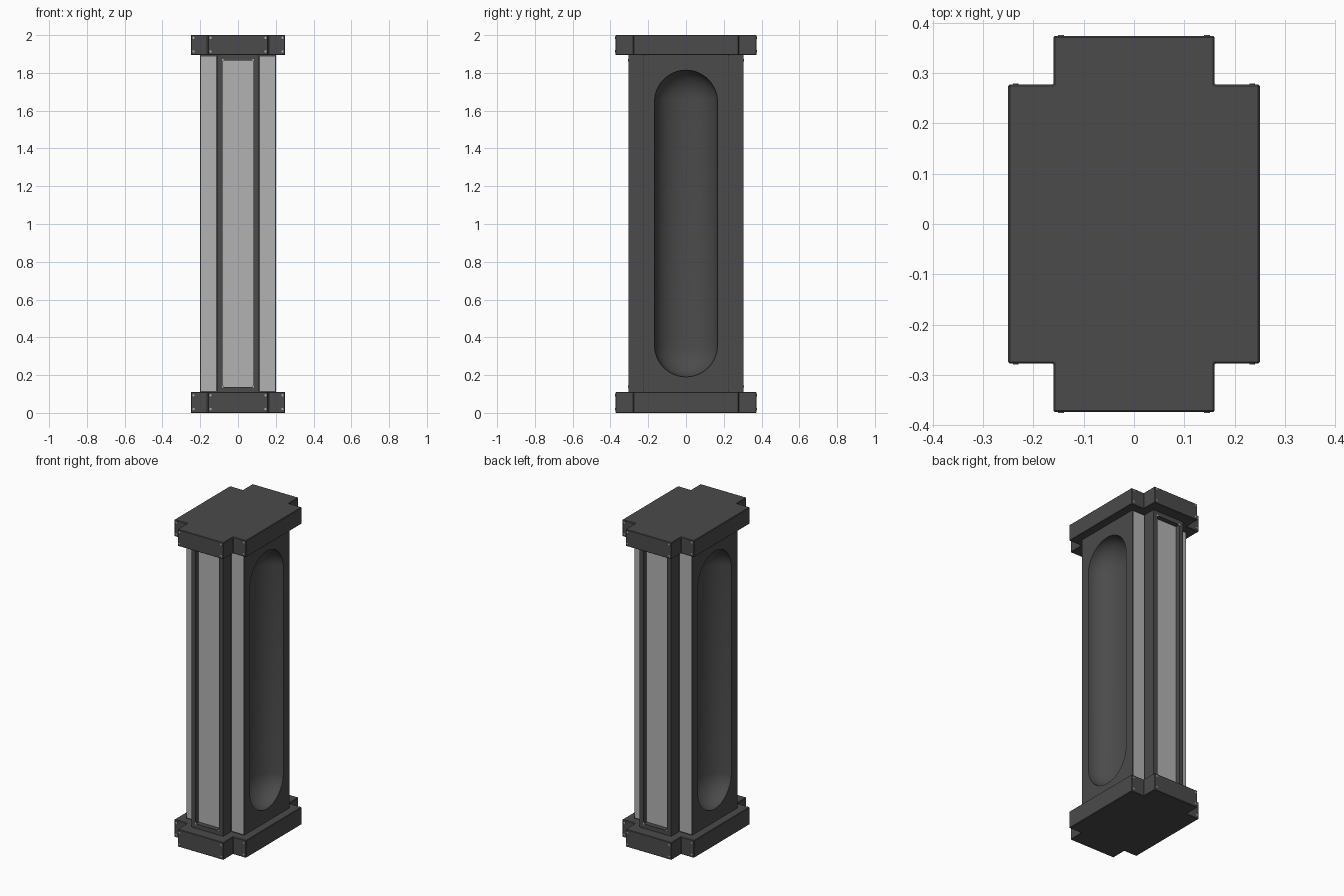
import bpy, bmesh, math
from mathutils import Matrix, Vector

if "Cube" in bpy.data.objects:
    bpy.data.objects.remove(bpy.data.objects["Cube"])


def material(name, v):
    m = bpy.data.materials.new(name)
    m.diffuse_color = (v, v, v, 1)
    m.use_nodes = True
    m.node_tree.nodes["Principled BSDF"].inputs["Base Color"].default_value = m.diffuse_color
    return m


DARK = material("dark_metal", 0.07)
PALE = material("pale_panel", 0.45)


def add_object(name, bm, *mats):
    bmesh.ops.recalc_face_normals(bm, faces=bm.faces[:])
    me = bpy.data.meshes.new(name)
    bm.to_mesh(me)
    bm.free()
    for m in mats:
        me.materials.append(m)
    ob = bpy.data.objects.new(name, me)
    bpy.context.collection.objects.link(ob)
    return ob


def box_bm(lo, hi):
    lo, hi = Vector(lo), Vector(hi)
    bm = bmesh.new()
    mat = Matrix.Translation((lo + hi) / 2) @ Matrix.Diagonal((*(hi - lo), 1))
    bmesh.ops.create_cube(bm, size=1, matrix=mat)
    return bm


Z0, Z1 = 0.11, 1.895          # body between the caps

# Cross-shaped base and top caps
quarter = [(0.25, 0.277), (0.16, 0.277), (0.16, 0.374)]
outline = (quarter + [(-x, y) for x, y in reversed(quarter)]
           + [(-x, -y) for x, y in quarter] + [(x, -y) for x, y in reversed(quarter)])
for name, lo, hi in (("base_cap", 0, Z0), ("top_cap", Z1, 2)):
    bm = bmesh.new()
    face = bm.faces.new([bm.verts.new((x, y, lo)) for x, y in outline])
    ext = bmesh.ops.extrude_face_region(bm, geom=[face], use_keep_orig=True)
    bmesh.ops.translate(bm, vec=(0, 0, hi - lo),
                        verts=[v for v in ext["geom"] if isinstance(v, bmesh.types.BMVert)])
    cap = add_object(name, bm, DARK)
    bev = cap.modifiers.new("edge", 'BEVEL')
    bev.width, bev.segments = 0.003, 1

# Main column with a rounded niche scooped out of each side
column = add_object("column", box_bm((-0.2, -0.225, Z0), (0.2, 0.225, Z1)), DARK)
R, HALF, DEPTH = 0.167, 0.645, 0.13
for s in (-1, 1):
    bm = bmesh.new()
    bmesh.ops.create_uvsphere(bm, u_segments=40, v_segments=21, radius=R)
    for v in bm.verts:
        v.co = (s * 0.2005 + v.co.x * DEPTH / R, v.co.y,
                1.0025 + v.co.z + math.copysign(HALF, v.co.z))
    cutter = add_object("niche_cutter", bm, DARK)
    cutter.hide_render = True
    mod = column.modifiers.new("niche", 'BOOLEAN')
    mod.operation, mod.solver, mod.object = 'DIFFERENCE', 'EXACT', cutter
    bpy.context.view_layer.objects.active = column
    bpy.ops.object.modifier_apply(modifier=mod.name)
    bpy.data.objects.remove(cutter)
bpy.ops.object.select_all(action='DESELECT')
column.select_set(True)
bpy.context.view_layer.objects.active = column
bpy.ops.object.shade_smooth_by_angle(angle=math.radians(35))


def rivet(name, x, y, z, s):
    bm = bmesh.new()
    bmesh.ops.create_cone(bm, cap_ends=True, segments=10, radius1=0.006, radius2=0.006,
                          depth=0.004, matrix=Matrix.Translation((x, s * y, z))
                          @ Matrix.Rotation(math.pi / 2, 4, 'X'))
    add_object(name, bm, PALE)


for side, s in (("front", -1), ("back", 1)):
    # Raised frame with a recessed pale panel
    bm = box_bm((-0.11, min(s * 0.225, s * 0.305), Z0), (0.11, max(s * 0.225, s * 0.305), Z1))
    bm.normal_update()
    face = max(bm.faces, key=lambda f: s * f.calc_center_median().y)
    bmesh.ops.inset_region(bm, faces=[face], thickness=0.04)
    bmesh.ops.inset_region(bm, faces=[face], thickness=0.0001, depth=-0.03)
    face.material_index = 1
    add_object(side + "_frame", bm, DARK, PALE)

    for m in (-1, 1):
        # Pale strips beside the frame
        xs, ys = sorted((m * 0.117, m * 0.196)), sorted((s * 0.222, s * 0.227))
        add_object(side + "_strip", box_bm((xs[0], ys[0], Z0 + 0.007), (xs[1], ys[1], Z1 - 0.007)), PALE)
        # Rivets on the frame and caps
        for z in (0.14, 1.867):
            rivet(side + "_frame_rivet", m * 0.08, 0.305, z, s)
        for z in (0.02, 0.093, 1.914, 1.986):
            rivet(side + "_cap_rivet", m * 0.145, 0.374, z, s)
            rivet(side + "_cap_rivet", m * 0.235, 0.277, z, s)
